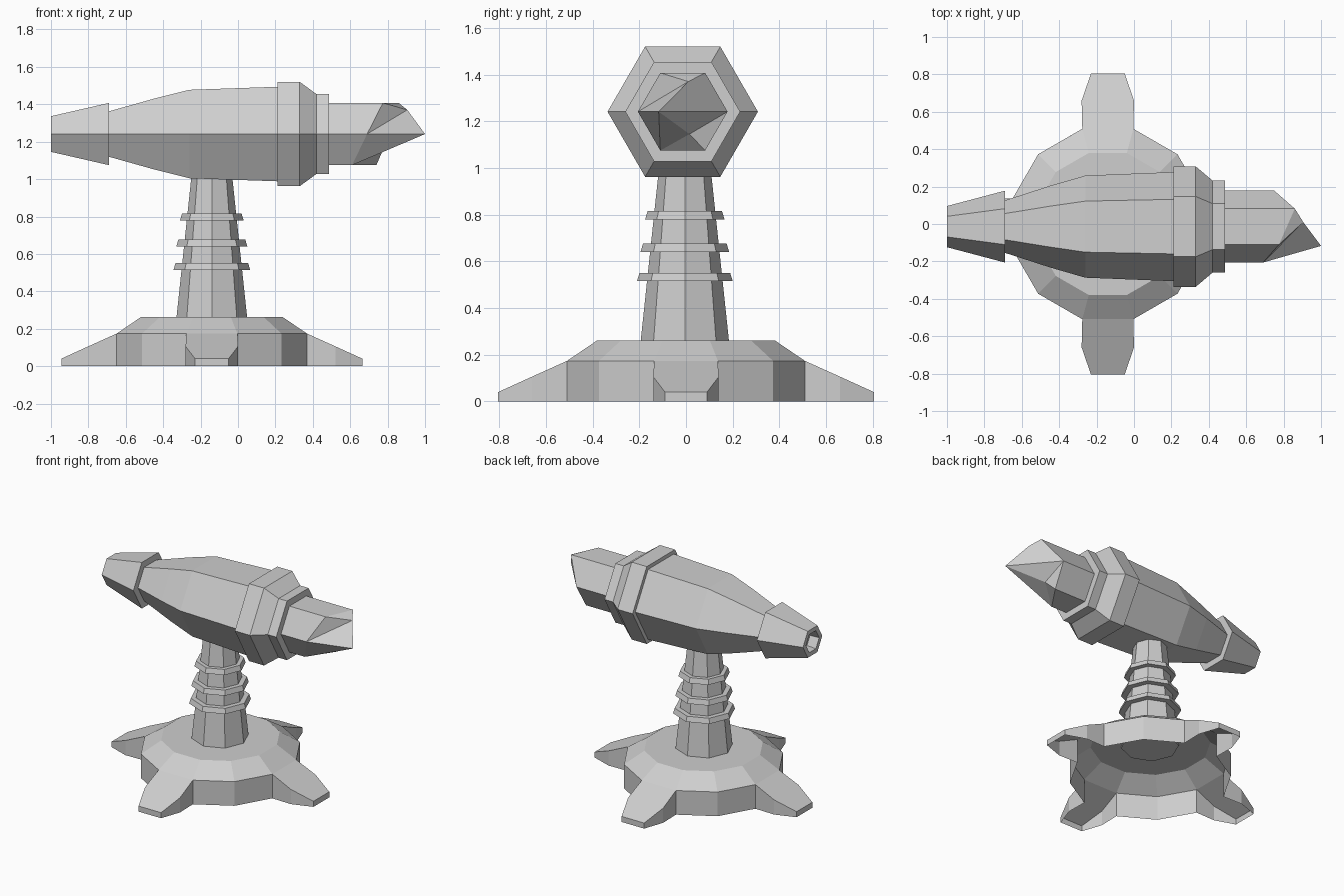
import bpy, bmesh
from math import cos, sin, radians, tau
from mathutils import Vector, Matrix

if "Cube" in bpy.data.objects:
    bpy.data.objects.remove(bpy.data.objects["Cube"])

grey = bpy.data.materials.new("light_grey")
grey.diffuse_color = (0.62, 0.62, 0.62, 1)
grey.use_nodes = True
grey.node_tree.nodes["Principled BSDF"].inputs["Base Color"].default_value = grey.diffuse_color


def finish(name, bm):
    bmesh.ops.remove_doubles(bm, verts=bm.verts, dist=0.002)
    bmesh.ops.recalc_face_normals(bm, faces=bm.faces)
    me = bpy.data.meshes.new(name)
    bm.to_mesh(me)
    bm.free()
    me.materials.append(grey)
    ob = bpy.data.objects.new(name, me)
    bpy.context.collection.objects.link(ob)
    return ob


def lathe(name, profile, sides, origin, along_x=False):
    """Closed faceted solid from (position, radius) pairs along z or x."""
    bm = bmesh.new()
    loops = []
    for t, r in profile:
        loop = []
        for i in range(sides):
            u, v = r * cos(tau * i / sides), r * sin(tau * i / sides)
            p = Vector((t, u, v)) if along_x else Vector((u, v, t))
            loop.append(bm.verts.new(p + Vector(origin)))
        loops.append(loop)
    for a, b in zip(loops, loops[1:]):
        for i in range(sides):
            j = (i + 1) % sides
            bm.faces.new((a[i], a[j], b[j], b[i]))
    bm.faces.new(loops[0])
    bm.faces.new(loops[-1])
    return finish(name, bm)


CX = -0.14                      # stand centre
AXIS = (0, -0.014, 1.241)       # telescope axis


def build_base():
    """Hollow twelve-sided foot with four splayed legs, open underneath."""
    bm = bmesh.new()
    levels = [(0.393, 0.262), (0.527, 0.174), (0.527, 0.0)]
    rings = [[bm.verts.new((r * cos(radians(15 + 30 * i)),
                            r * sin(radians(15 + 30 * i)), z)) for i in range(12)]
             for r, z in levels]
    bm.faces.new(rings[0])
    for k in range(2):
        for i in range(12):
            if k == 1 and i % 3 == 2:      # openings into the legs
                continue
            j = (i + 1) % 12
            bm.faces.new((rings[k][i], rings[k][j], rings[k + 1][j], rings[k + 1][i]))
    # legs: (distance, half width, height)
    sections = [(0.509, 0.1364, 0.174), (0.66, 0.14, 0.106), (0.805, 0.09, 0.04)]
    for q in range(4):
        rot = Matrix.Rotation(radians(90 * q), 3, 'Z')
        loops = [[bm.verts.new(rot @ Vector(p)) for p in
                  ((d, -w, 0), (d, -w, h), (d, w, h), (d, w, 0))]
                 for d, w, h in sections]
        for a, b in zip(loops, loops[1:]):
            for i in range(3):
                bm.faces.new((a[i], a[i + 1], b[i + 1], b[i]))
        bm.faces.new(loops[-1])
    finish("base", bm).location = (CX, 0, 0)


def build_front_barrel():
    """Hexagonal barrel with a skewed, pointed end."""
    bm = bmesh.new()
    ends = [0.75, 0.86, 0.775, 0.69, 0.61, 0.74]
    hexa = [(0.192 * cos(tau * i / 6), 0.192 * sin(tau * i / 6)) for i in range(6)]
    back, front = [], []
    for (u, v), x in zip(hexa, ends):
        back.append(bm.verts.new((0.47, u + AXIS[1], v + AXIS[2])))
        front.append(bm.verts.new((x, u + AXIS[1], v + AXIS[2])))
    for i in range(6):
        j = (i + 1) % 6
        bm.faces.new((back[i], back[j], front[j], front[i]))
    bm.faces.new(back)
    a, b, c, d, e, f = front
    tip = bm.verts.new((1.0, -0.117, 1.241))
    upper = bm.verts.new((0.905, 0.01, 1.37))
    lower = bm.verts.new((0.77, 0.015, 1.145))
    for face in ((b, c, upper), (c, d, upper), (d, tip, upper), (d, e, tip),
                 (e, lower, tip), (e, f, lower), (f, a, lower),
                 (a, tip, lower), (a, b, upper, tip)):
        bm.faces.new(face)
    finish("front_barrel", bm)


build_base()

# Tapered column with three collars
lathe("column", [(0.25, 0.19), (1.1, 0.1)], 8, (CX, -0.005, 0))
for n, (z, r) in enumerate([(0.515, 0.205), (0.64, 0.19), (0.78, 0.17)]):
    lathe(f"column_ring_{n + 1}", [(z, r), (z + 0.036, r - 0.011)], 8, (CX, -0.005, 0))

# Telescope tube, eyepiece and collar
lathe("main_tube", [(-0.70, 0.137), (-0.45, 0.218), (-0.26, 0.273), (0.22, 0.292)],
      6, AXIS, True)
lathe("eyepiece", [(-0.93, 0.07), (-1.0, 0.075), (-1.0, 0.11), (-0.69, 0.192)],
      6, AXIS, True)
lathe("collar", [(0.21, 0.322), (0.33, 0.322), (0.42, 0.246), (0.487, 0.246)],
      6, AXIS, True)
build_front_barrel()
